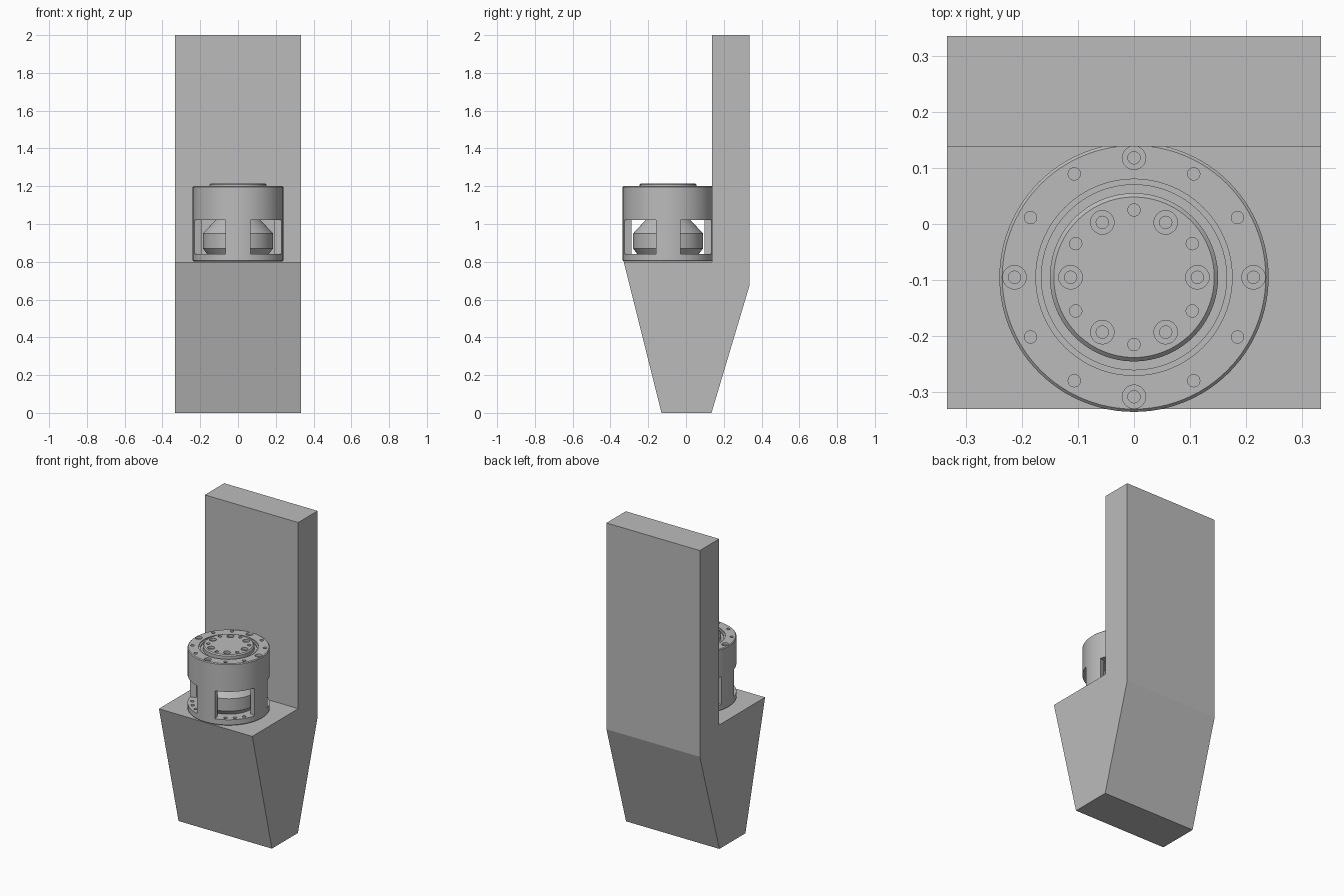
import bpy, bmesh, math
from mathutils import Vector

cube = bpy.data.objects.get("Cube")
if cube:
    bpy.data.objects.remove(cube, do_unlink=True)

CENTRE = Vector((0, -0.095, 0))

grey = bpy.data.materials.new("plain grey")
grey.use_nodes = True
colour = (0.5, 0.5, 0.5, 1)
grey.diffuse_color = colour
grey.node_tree.nodes["Principled BSDF"].inputs["Base Color"].default_value = colour


def finish(name, bm, smooth=True):
    bmesh.ops.recalc_face_normals(bm, faces=bm.faces)
    mesh = bpy.data.meshes.new(name)
    bm.to_mesh(mesh)
    bm.free()
    obj = bpy.data.objects.new(name, mesh)
    bpy.context.collection.objects.link(obj)
    mesh.materials.append(grey)
    if smooth:
        shade(obj)
    return obj


def shade(obj):
    bpy.ops.object.select_all(action="DESELECT")
    obj.select_set(True)
    bpy.context.view_layer.objects.active = obj
    bpy.ops.object.shade_smooth_by_angle(angle=math.radians(30))


def lathe(bm, profile, centre, start=0, sweep=math.tau, steps=96):
    """Sweep a closed (radius, z) profile about a vertical axis."""
    full = sweep >= math.tau
    rings = []
    for i in range(steps if full else steps + 1):
        a = start + sweep * i / steps
        rings.append([bm.verts.new(centre + Vector((r * math.cos(a), r * math.sin(a), z)))
                      for r, z in profile])
    n = len(profile)
    for i in range(steps):
        a, b = rings[i], rings[(i + 1) % len(rings)]
        for j in range(n):
            k = (j + 1) % n
            bm.faces.new((a[j], b[j], b[k], a[k]))
    if not full:
        bm.faces.new(rings[0])
        bm.faces.new(rings[-1])
    bmesh.ops.remove_doubles(bm, verts=bm.verts, dist=1e-5)


def on_circle(radius, degrees):
    a = math.radians(degrees)
    return CENTRE + Vector((radius * math.cos(a), radius * math.sin(a), 0))


def plain_hole(bm, radius, degrees, top, depth):
    lathe(bm, [(0, top + 0.01), (0.011, top + 0.01), (0.011, top - depth), (0, top - depth)],
          on_circle(radius, degrees), steps=20)


def stepped_hole(bm, radius, degrees, top):
    lathe(bm, [(0, top + 0.01), (0.021, top + 0.01), (0.021, top - 0.015),
               (0.011, top - 0.015), (0.011, top - 0.05), (0, top - 0.05)],
          on_circle(radius, degrees), steps=24)


def cut(obj, bm):
    cutter = finish(obj.name + "_cutter", bm, False)
    cutter.hide_render = True
    mod = obj.modifiers.new("openings", "BOOLEAN")
    mod.operation = "DIFFERENCE"
    mod.solver = "EXACT"
    mod.object = cutter
    bpy.context.view_layer.objects.active = obj
    bpy.ops.object.modifier_apply(modifier=mod.name)
    bpy.data.objects.remove(cutter, do_unlink=True)
    shade(obj)


# Bracket: side profile extruded across the width
bm = bmesh.new()
side = [(-0.33, 0.8), (-0.13, 0), (0.135, 0), (0.335, 0.67),
        (0.335, 2), (0.138, 2), (0.138, 0.8)]
face = bm.faces.new([bm.verts.new((-0.333, y, z)) for y, z in side])
wall = bmesh.ops.extrude_face_region(bm, geom=[face])["geom"]
bmesh.ops.translate(bm, vec=(0.666, 0, 0),
                    verts=[v for v in wall if isinstance(v, bmesh.types.BMVert)])
finish("bracket", bm, False)

# Housing: hollow drum with a base flange
bm = bmesh.new()
lathe(bm, [(0.235, 1.2), (0.24, 1.195), (0.24, 0.807), (0.235, 0.802), (0.15, 0.802),
           (0.15, 0.84), (0.2, 0.84), (0.2, 1.02), (0.1, 1.02), (0.1, 1.185),
           (0.165, 1.185), (0.165, 1.193), (0.175, 1.193), (0.175, 1.2)], CENTRE)
housing = finish("housing", bm)

# Four side windows, top bolt holes and flange holes
bm = bmesh.new()
for quarter in range(4):
    base = 90 * quarter
    lathe(bm, [(0.19, 0.84), (0.27, 0.84), (0.27, 1.02), (0.19, 1.02)], CENTRE,
          math.radians(base + 15.7), math.radians(58.6), 24)
cut(housing, bm)
bm = bmesh.new()
for quarter in range(4):
    base = 90 * quarter
    stepped_hole(bm, 0.213, base, 1.2)
    for offset in (30, 60):
        plain_hole(bm, 0.213, base + offset, 1.2, 0.04)
    for offset in (30, 45, 60):
        plain_hole(bm, 0.213, base + offset, 0.84, 0.02)
cut(housing, bm)

# Inner hub seen through the windows
bm = bmesh.new()
lathe(bm, [(0, 0.83), (0.155, 0.83), (0.185, 0.87), (0.185, 0.95),
           (0.12, 1.02), (0.12, 1.03), (0, 1.03)], CENTRE)
finish("inner_hub", bm)

# Output disc with its bolt circle
bm = bmesh.new()
lathe(bm, [(0, 1.215), (0.143, 1.215), (0.15, 1.208), (0.15, 1.15), (0, 1.15)], CENTRE)
disc = finish("output_disc", bm)
bm = bmesh.new()
for i in range(6):
    stepped_hole(bm, 0.113, 60 * i, 1.215)
    plain_hole(bm, 0.12, 60 * i + 30, 1.215, 0.04)
cut(disc, bm)
